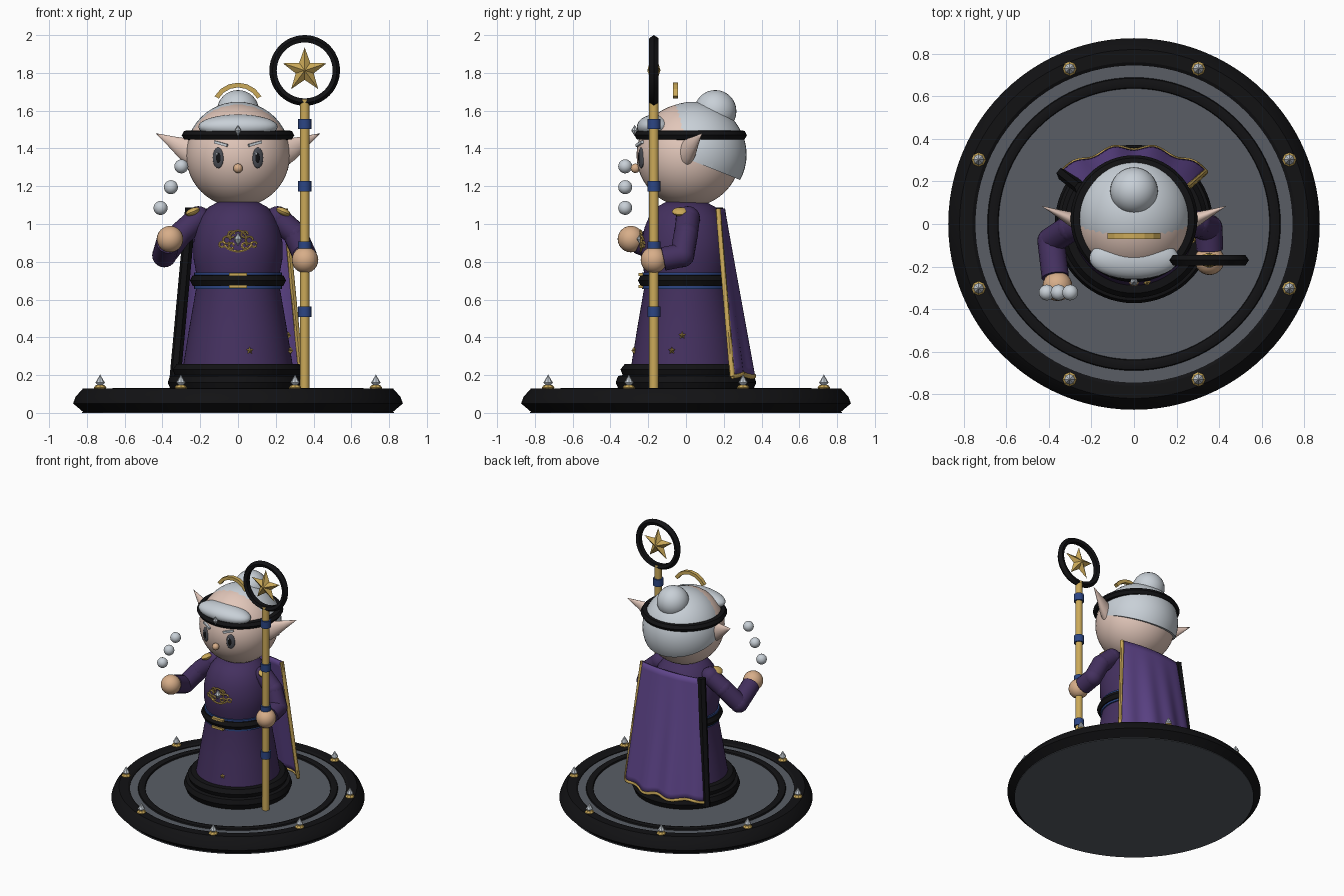
import bpy, bmesh, math
from mathutils import Vector, Matrix

if "Cube" in bpy.data.objects:
    bpy.data.objects.remove(bpy.data.objects["Cube"])

def mat(name, r, g, b):
    m = bpy.data.materials.new(name)
    m.diffuse_color = (r, g, b, 1)
    m.use_nodes = True
    m.node_tree.nodes["Principled BSDF"].inputs["Base Color"].default_value = m.diffuse_color
    return m

BLACK = mat("black", .006, .006, .007)
STONE = mat("stone grey", .10, .11, .13)
ROBE = mat("dark purple", .058, .03, .115)
CAPE = mat("cape purple", .115, .06, .26)
GOLD = mat("gold", .60, .40, .10)
BLUE = mat("blue", .025, .06, .23)
SILVER = mat("silver white", .58, .63, .68)
SKIN = mat("pale skin", .76, .57, .49)
TAN = mat("tan skin", .68, .42, .25)
EYE = mat("eye grey", .07, .075, .09)

def finish(name, bm, m, angle=40):
    bmesh.ops.recalc_face_normals(bm, faces=bm.faces)
    me = bpy.data.meshes.new(name)
    bm.to_mesh(me)
    bm.free()
    me.materials.append(m)
    o = bpy.data.objects.new(name, me)
    bpy.context.collection.objects.link(o)
    bpy.ops.object.select_all(action='DESELECT')
    o.select_set(True)
    bpy.context.view_layer.objects.active = o
    if angle:
        bpy.ops.object.shade_smooth_by_angle(angle=math.radians(angle))
    return o

def lathe(name, prof, m, loc=(0, 0, 0), n=64, closed=False, rot=None, angle=40):
    """Revolve (radius, z) points about z."""
    bm = bmesh.new()
    vs = [bm.verts.new((r, 0, z)) for r, z in prof]
    for a, b in zip(vs, vs[1:] + vs[:1] if closed else vs[1:]):
        bm.edges.new((a, b))
    bmesh.ops.spin(bm, geom=bm.verts[:] + bm.edges[:], axis=(0, 0, 1), cent=(0, 0, 0),
                   steps=n, angle=2 * math.pi)
    bmesh.ops.remove_doubles(bm, verts=bm.verts, dist=1e-5)
    M = Matrix.Translation(loc)
    if rot is not None:
        M = M @ rot
    bm.transform(M)
    return finish(name, bm, m, angle)

def ball(name, loc, rad, m, n=32, rot=None, cut=None):
    """Ellipsoid, optionally cut by a plane (point, normal); the normal side is dropped."""
    rad = (rad,) * 3 if isinstance(rad, (int, float)) else rad
    bm = bmesh.new()
    bmesh.ops.create_uvsphere(bm, u_segments=n, v_segments=n // 2, radius=1)
    bm.transform(Matrix.Translation(loc) @ (rot or Matrix()) @ Matrix.Diagonal((*rad, 1)))
    if cut:
        bmesh.ops.bisect_plane(bm, geom=bm.verts[:] + bm.edges[:] + bm.faces[:],
                               plane_co=cut[0], plane_no=cut[1], clear_outer=True)
        bmesh.ops.holes_fill(bm, edges=[e for e in bm.edges if e.is_boundary])
    return finish(name, bm, m)

def box(name, loc, size, m, rot=None):
    bm = bmesh.new()
    bmesh.ops.create_cube(bm, size=1)
    bm.transform(Matrix.Translation(loc) @ (rot or Matrix()) @ Matrix.Diagonal((*size, 1)))
    return finish(name, bm, m, 0)

def tube(name, pts, rad, m, res=3):
    cu = bpy.data.curves.new(name, 'CURVE')
    cu.dimensions = '3D'
    cu.bevel_depth, cu.bevel_resolution, cu.use_fill_caps = rad, res, True
    sp = cu.splines.new('POLY')
    sp.points.add(len(pts) - 1)
    for p, co in zip(sp.points, pts):
        p.co = (*co, 1)
    cu.materials.append(m)
    o = bpy.data.objects.new(name, cu)
    bpy.context.collection.objects.link(o)
    bpy.ops.object.select_all(action='DESELECT')
    o.select_set(True)
    bpy.context.view_layer.objects.active = o
    bpy.ops.object.convert(target='MESH')
    bpy.ops.object.shade_smooth_by_angle(angle=math.radians(45))

def star(name, loc, r, inner, depth, m, rot=None):
    """Five-pointed star facing -y, ridged to a peak on both sides."""
    bm = bmesh.new()
    rim = []
    for i in range(10):
        a = math.pi / 2 + i * math.pi / 5
        q = inner if i % 2 else r
        rim.append(bm.verts.new((q * math.cos(a), 0, q * math.sin(a))))
    for y in (-depth, depth):
        c = bm.verts.new((0, y, 0))
        for i in range(10):
            bm.faces.new((rim[i], rim[(i + 1) % 10], c))
    bm.transform(Matrix.Translation(loc) @ (rot or Matrix()))
    return finish(name, bm, m, 0)

RX = Matrix.Rotation(math.pi / 2, 4, 'X')

# Round plinth
lathe("plinth_stone", [(0, 0), (.825, 0), (.825, .004), (.76, .02), (.76, .115), (0, .115)], STONE, n=96)
lathe("plinth_outer_ring", [(.745, .005), (.82, .005), (.873, .05), (.86, .085), (.82, .13), (.76, .13),
                            (.745, .12)], BLACK, n=96, closed=True, angle=25)
lathe("plinth_inner_ring", [(.632, .10), (.64, .125), (.66, .132), (.685, .125), (.695, .10)], BLACK, n=96)
for i in range(8):
    a = math.pi / 8 + i * math.pi / 4
    p = (.79 * math.cos(a), .79 * math.sin(a), 0)
    lathe("plinth_gem_mount", [(0, .115), (.025, .115), (.033, .135), (.022, .148), (0, .148)], GOLD, p, 8, angle=0)
    lathe("plinth_gem", [(0, .135), (.025, .16), (0, .203)], SILVER, p, 8, angle=0)

# Robe, hem and belt
lathe("robe_skirt", [(0, .12), (.315, .12), (.29, .25), (.258, .45), (.22, .67), (.22, .70)], ROBE)
lathe("robe_hem", [(.30, .115), (.355, .12), (.372, .16), (.36, .195), (.335, .20), (.347, .23),
                   (.325, .258), (.28, .26)], BLACK, angle=25)
lathe("robe_torso", [(.215, .70), (.225, .76), (.236, .82), (.236, .90), (.22, .98), (.195, 1.04),
                     (.155, 1.09), (.10, 1.12), (0, 1.12)], ROBE)
lathe("belt_blue_trim", [(.21, .657), (.232, .657), (.232, .743), (.21, .743)], BLUE)
lathe("belt", [(.22, .67), (.24, .672), (.254, .70), (.24, .728), (.22, .73)], BLACK, angle=25)
box("belt_buckle_top", (0, -.24, .732), (.095, .025, .016), GOLD)
box("belt_buckle_bottom", (0, -.24, .668), (.095, .025, .016), GOLD)
for x, y, z in ((.062, -.275, .33), (.278, -.075, .33), (.267, -.02, .41)):
    star("robe_star", (x, y, z), .02, .01, .014, GOLD, Matrix.Rotation(math.atan2(x, -y), 4, 'Z'))

# Chest brooch with scrolls
lathe("brooch_gem", [(0, -.035), (.022, 0), (0, .035)], SILVER, (0, -.24, .92), 8, angle=0)
def scroll(cx, cz, r, a0, a1):
    pts = []
    for i in range(13):
        a = a0 + (a1 - a0) * i / 12
        x, z = cx + r * math.cos(a), cz + r * math.sin(a)
        pts.append((x, -math.sqrt(.241 ** 2 - x * x), z))
    tube("brooch_scroll", pts, .006, GOLD, 1)
for s in (-1, 1):
    for cx, cz, r in ((.035, .945, .017), (.06, .915, .019), (.085, .892, .014), (.035, .885, .014)):
        scroll(s * cx, cz, r, 0, 1.8 * math.pi)
scroll(0, .92, .045, .1, math.pi - .1)
scroll(0, .955, .1, -2.4, -.75)

# Arms, cuffs and hands
arms = (("left", [(-.21, .01, 1.03), (-.30, -.02, .95), (-.39, -.08, .835), (-.37, -.25, .905)], (-.36, -.292, .92)),
        ("right", [(.21, .01, 1.03), (.30, 0, .95), (.352, -.02, .835), (.355, -.12, .815)], (.355, -.17, .81)))
for side, pts, hand in arms:
    for i in range(3):
        tube(side + "_sleeve", pts[i:i + 2], .064, ROBE, 5)
        ball(side + "_sleeve_joint", pts[i], .0645, ROBE, 24)
    ball(side + "_hand", hand, .07, TAN, 24)
    s = -1 if side == "left" else 1
    ball(side + "_shoulder_trim", (s * .24, -.03, 1.065), (.04, .045, .02), GOLD, 16,
         Matrix.Rotation(s * .4, 4, 'Y'))

# Head and face
ball("head", (0, .013, 1.365), .275, SKIN, 48)
for s in (-1, 1):
    turn = Matrix.Rotation(s * .4, 4, 'Z')
    ball("eye", (s * .105, -.237, 1.35), (.031, .012, .055), EYE, 24, turn)
    ball("pupil", (s * .104, -.246, 1.35), (.015, .006, .03), BLACK, 16, turn)
    ball("eye_glint", (s * .104 - .008, -.251, 1.372), (.006, .004, .008), SILVER, 8)
    box("eyebrow", (s * .09, -.246, 1.425), (.075, .014, .014), SILVER,
        turn @ Matrix.Rotation(-s * .25, 4, 'Y'))
    # Pointed ears
    d = Vector((s * .195, .085, .105))
    M = d.to_track_quat('Z', 'X').to_matrix().to_4x4() @ Matrix.Diagonal((1, .6, 1, 1))
    lathe("ear", [(0, 0), (.068, 0), (.06, .05), (.03, .14), (.012, .2), (0, d.length)], SKIN,
          (s * .24, .0, 1.375), 20, rot=M)
ball("nose", (0, -.268, 1.295), .025, TAN, 16)

# Hair, bun and headband
ball("hair", (0, .038, 1.367), (.277, .283, .28), SILVER, 48, cut=((0, .07, 1.32), (0, -.4, -1)))
ball("hair_fringe", (0, -.16, 1.515), (.21, .10, .065), SILVER, 32)
ball("hair_bun", (0, .155, 1.597), .112, SILVER, 32)
lathe("headband", [(.255, 1.445), (.285, 1.448), (.298, 1.47), (.285, 1.493), (.255, 1.496)], BLACK,
      (0, .025, 0), closed=True, angle=25)
lathe("headband_gem", [(0, -.03), (.018, 0), (0, .03)], SILVER, (0, -.272, 1.495), 8, angle=0)

# Floating gold arc above the hair
bm = bmesh.new()
arc = []
for i in range(7):
    a = math.radians(30 + 20 * i)
    arc.append([bm.verts.new((r * math.cos(a), y, 1.605 + r * math.sin(a)))
                for r, y in ((.118, -.07), (.143, -.07), (.143, -.043), (.118, -.043))])
for p, q in zip(arc, arc[1:]):
    for k in range(4):
        bm.faces.new((p[k], p[(k + 1) % 4], q[(k + 1) % 4], q[k]))
bm.faces.new(arc[0])
bm.faces.new(arc[-1])
finish("halo_arc", bm, GOLD, 0)

# Staff
SX, SY = .353, -.17
lathe("staff_pole", [(0, .115), (.025, .115), (.025, 1.66), (0, 1.66)], GOLD, (SX, SY, 0), 20)
for z in (.535, .88, 1.2, 1.53):
    lathe("staff_band", [(.02, -.027), (.035, -.027), (.035, .027), (.02, .027)], BLUE, (SX, SY, z), 20)
lathe("staff_ring", [(.148, -.018), (.17, -.025), (.187, 0), (.17, .025), (.148, .018)], BLACK,
      (SX, SY, 1.813), 48, closed=True, rot=RX, angle=25)
star("staff_star", (SX, SY, 1.813), .122, .05, .035, GOLD)

# Floating orbs
for x, z in ((-.30, 1.305), (-.355, 1.195), (-.41, 1.085)):
    ball("orb", (x, -.322, z), .037, SILVER, 24)

# Cape with folds
def cape(u, v):
    mix = lambda a, b: a + (b - a) * v
    y = mix(.17, .245) + (1 - u * u) * mix(.03, .11) - .012 * v * math.cos(11 * u)
    return (u * mix(.25, .335), y, mix(1.08, .2) + .008 * v * math.cos(9 * u))

bm = bmesh.new()
NU, NV = 36, 20
g = [[bm.verts.new(cape(-1 + 2 * i / NU, j / NV)) for i in range(NU + 1)] for j in range(NV + 1)]
for j in range(NV):
    for i in range(NU):
        bm.faces.new((g[j][i], g[j][i + 1], g[j + 1][i + 1], g[j + 1][i]))
o = finish("cape", bm, CAPE, 60)
sol = o.modifiers.new("thickness", 'SOLIDIFY')
sol.thickness, sol.offset = .014, 0
tube("cape_gold_hem", [cape(-1 + 2 * i / NU, 1) for i in range(NU + 1)], .013, GOLD, 2)
tube("cape_gold_edge", [cape(1, j / NV) for j in range(NV + 1)], .014, GOLD, 2)
tube("cape_black_edge", [(-.25, .168, 1.085), (-.335, .235, .16)], .03, BLACK, 1)
